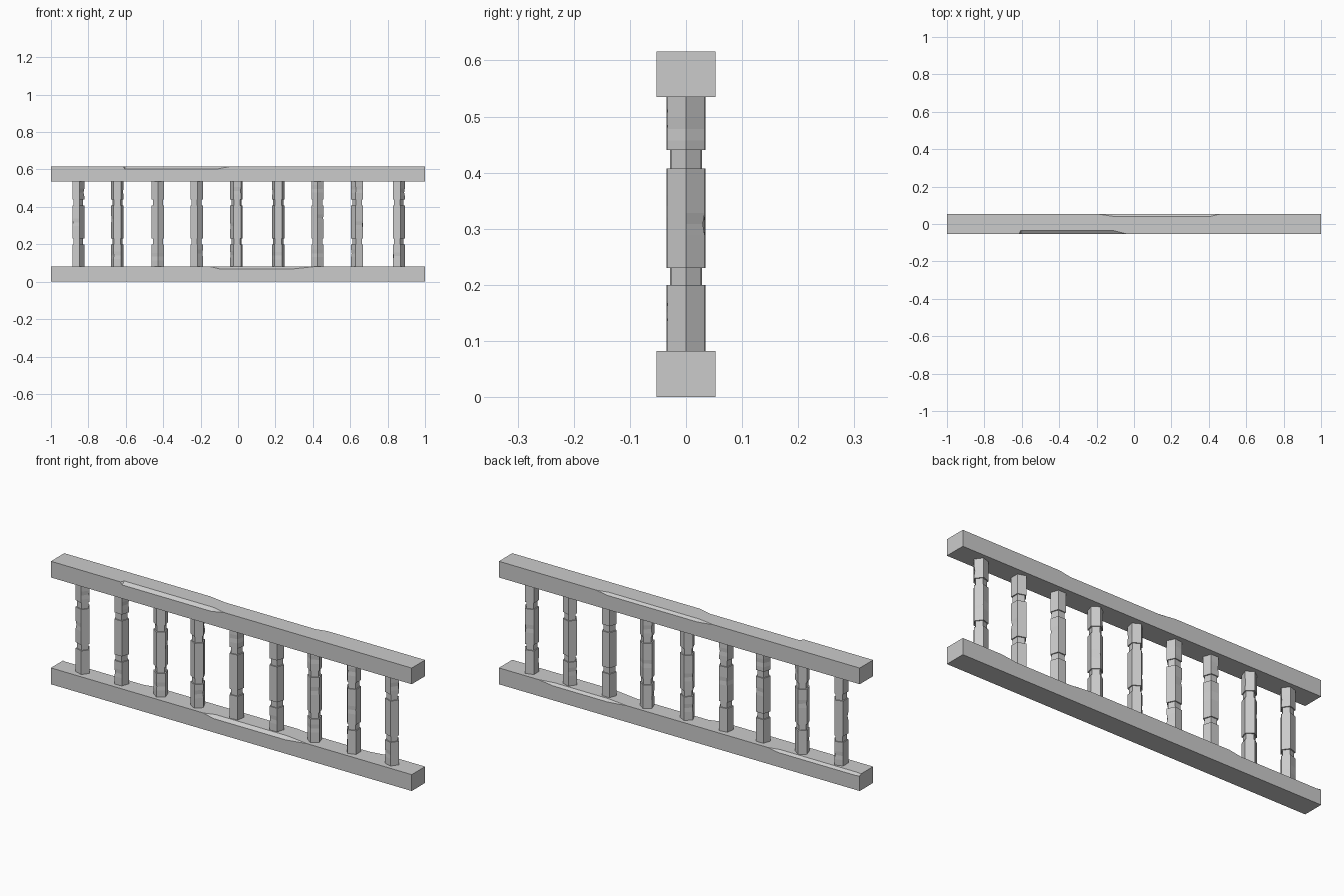
import bpy, bmesh, math, random

random.seed(4)
cube = bpy.data.objects.get("Cube")
if cube:
    bpy.data.objects.remove(cube, do_unlink=True)

# Single stone grey material
stone = bpy.data.materials.new("stone_grey")
stone.use_nodes = True
GREY = (0.6, 0.6, 0.6, 1)
stone.diffuse_color = GREY
stone.node_tree.nodes["Principled BSDF"].inputs["Base Color"].default_value = GREY


def loft(name, rings, location=(0, 0, 0)):
    """Skin a list of equal-length closed rings and cap both ends."""
    bm = bmesh.new()
    loops = [[bm.verts.new(p) for p in ring] for ring in rings]
    n = len(loops[0])
    for a, b in zip(loops, loops[1:]):
        for i in range(n):
            j = (i + 1) % n
            bm.faces.new((a[i], a[j], b[j], b[i]))
    bm.faces.new(loops[0][::-1])
    bm.faces.new(loops[-1])
    bmesh.ops.remove_doubles(bm, verts=bm.verts[:], dist=0.0001)
    bmesh.ops.recalc_face_normals(bm, faces=bm.faces[:])
    mesh = bpy.data.meshes.new(name)
    bm.to_mesh(mesh)
    bm.free()
    mesh.materials.append(stone)
    obj = bpy.data.objects.new(name, mesh)
    obj.location = location
    bpy.context.collection.objects.link(obj)
    return obj


HALF_DEPTH = 0.053


def cut_amount(x, chips):
    """Strength of the worn edge at x; each chip is start, full, full, end."""
    for a, b, c, d in chips:
        if a < x < d:
            return min(1, (x - a) / (b - a), (d - x) / (d - c))
    return 0


def rail(name, bottom, top, front_chips, back_chips):
    """Square beam whose upper long edges are worn away in places."""
    stations = sorted({-1, 1} | {min(1, max(-1, x)) for chip in front_chips + back_chips for x in chip})
    rings = []
    for x in stations:
        f = cut_amount(x, front_chips)
        b = cut_amount(x, back_chips)
        rings.append([
            (x, -HALF_DEPTH, bottom), (x, HALF_DEPTH, bottom),
            (x, HALF_DEPTH, top - 0.01 * b), (x, HALF_DEPTH - 0.014 * b, top),
            (x, -HALF_DEPTH + 0.018 * f, top), (x, -HALF_DEPTH, top - 0.013 * f)])
    return loft(name, rings)


# Rails
rail("bottom_rail", 0, 0.082,
     [(-0.155, -0.1, 0.3, 0.42)],
     [(-1.05, -0.98, -0.55, -0.49), (0.29, 0.4, 0.7, 0.78)])
rail("top_rail", 0.535, 0.616,
     [(-0.615, -0.605, -0.11, -0.04)],
     [(-0.19, -0.1, 0.4, 0.46)])

# Five-sided balusters with two narrow necks and chipped corners
WIDE, NECK, SIDES = 0.035, 0.0285, 5
SECTIONS = [(0.078, 0.2, WIDE), (0.2, 0.23, NECK), (0.23, 0.407, WIDE),
            (0.407, 0.44, NECK), (0.44, 0.54, WIDE)]


def ring(z, radius, turn, chipped=None):
    points = []
    for i in range(SIDES):
        r = radius * (0.9 if i == chipped else 1)
        a = turn + math.tau * i / SIDES
        points.append((r * math.cos(a), r * math.sin(a), z))
    return points


def baluster(name, x, degrees):
    turn = math.radians(degrees)
    rings = []
    for low, high, radius in SECTIONS:
        rings.append(ring(low, radius, turn))
        if radius == WIDE:
            corner = random.randrange(SIDES)
            middle = low + (high - low) * random.uniform(0.35, 0.65)
            for dz, chip in ((-0.02, None), (0, corner), (0.02, None)):
                rings.append(ring(middle + dz, radius, turn, chip))
        rings.append(ring(high, radius, turn))
    return loft(name, rings, (x, 0, 0))


POSITIONS = [-0.857, -0.645, -0.428, -0.222, -0.008, 0.215, 0.425, 0.64, 0.857]
TURNS = [0, 18, -18, -10, 25, 18, -18, 36, 0]
for number, (x, turn) in enumerate(zip(POSITIONS, TURNS), 1):
    baluster(f"baluster_{number}", x, turn)
